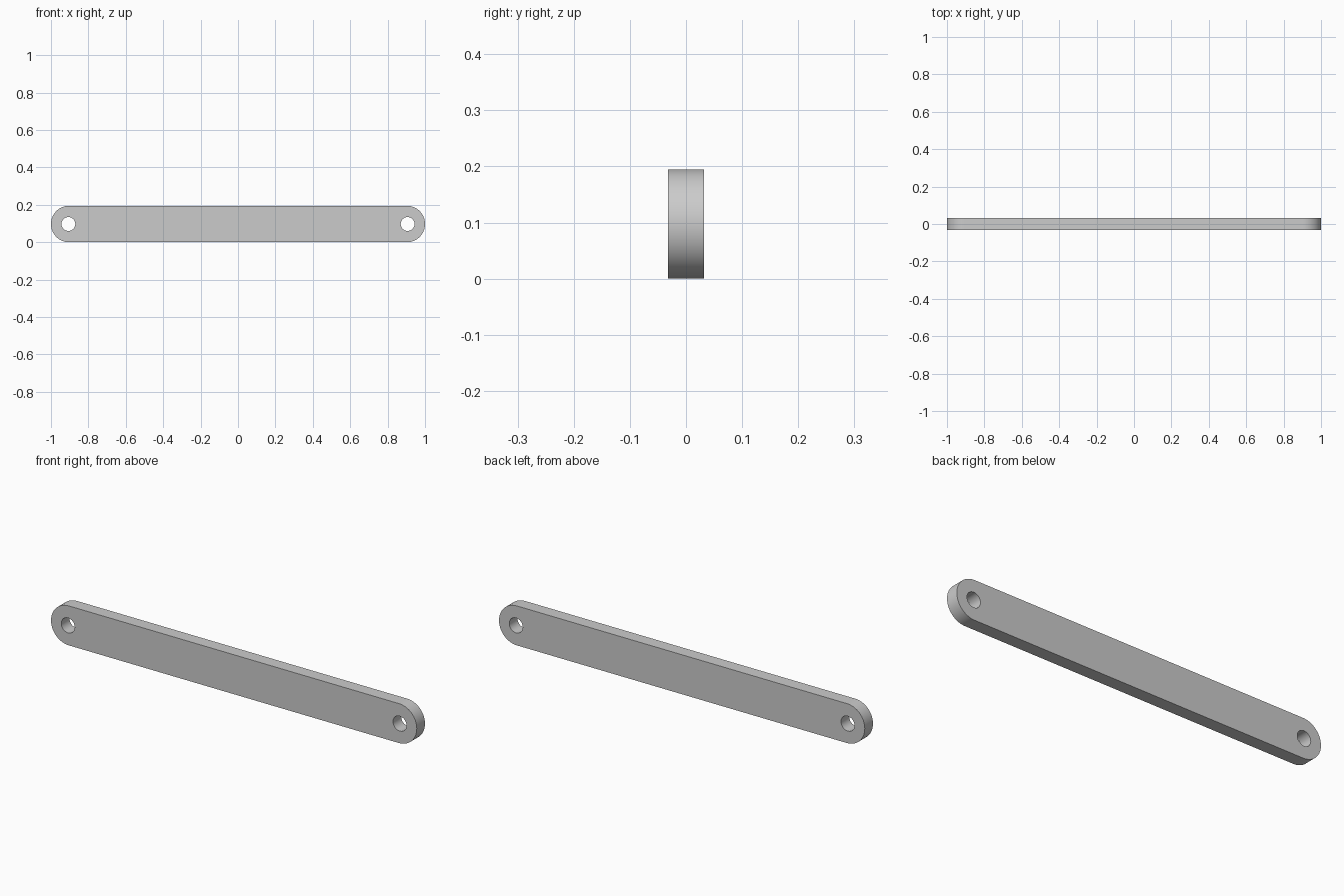
import bpy, bmesh
from math import cos, sin, pi

if "Cube" in bpy.data.objects:
    bpy.data.objects.remove(bpy.data.objects["Cube"])

HEIGHT, DEPTH = 0.195, 0.064
R = HEIGHT / 2
HOLE_X, HOLE_R = 0.907, 0.037
SEG = 32

bm = bmesh.new()

def arc(cx, radius, start, sweep, n):
    return [(cx + radius * cos(start + sweep * i / n),
             R + radius * sin(start + sweep * i / n)) for i in range(n + 1)]

def add_loop(points):
    verts = [bm.verts.new((x, -DEPTH / 2, z)) for x, z in points]
    return [bm.edges.new((v, verts[(i + 1) % len(verts)])) for i, v in enumerate(verts)]

# rounded bar outline with a pin hole at each end
edges = add_loop(arc(1 - R, R, -pi / 2, pi, SEG) + arc(R - 1, R, pi / 2, pi, SEG))
for side in (-1, 1):
    edges += add_loop(arc(side * HOLE_X, HOLE_R, 0, 2 * pi, SEG)[:-1])
bmesh.ops.triangle_fill(bm, edges=edges, use_beauty=True, use_dissolve=False)

# thickness
ext = bmesh.ops.extrude_face_region(bm, geom=bm.faces[:], use_keep_orig=True)
bmesh.ops.translate(bm, vec=(0, DEPTH, 0),
                    verts=[g for g in ext["geom"] if isinstance(g, bmesh.types.BMVert)])
bmesh.ops.recalc_face_normals(bm, faces=bm.faces[:])

mesh = bpy.data.meshes.new("link_bar")
bm.to_mesh(mesh)
bm.free()
bar = bpy.data.objects.new("link_bar", mesh)
bpy.context.collection.objects.link(bar)
bpy.context.view_layer.objects.active = bar
bar.select_set(True)
bpy.ops.object.shade_smooth_by_angle(angle=pi / 6)
